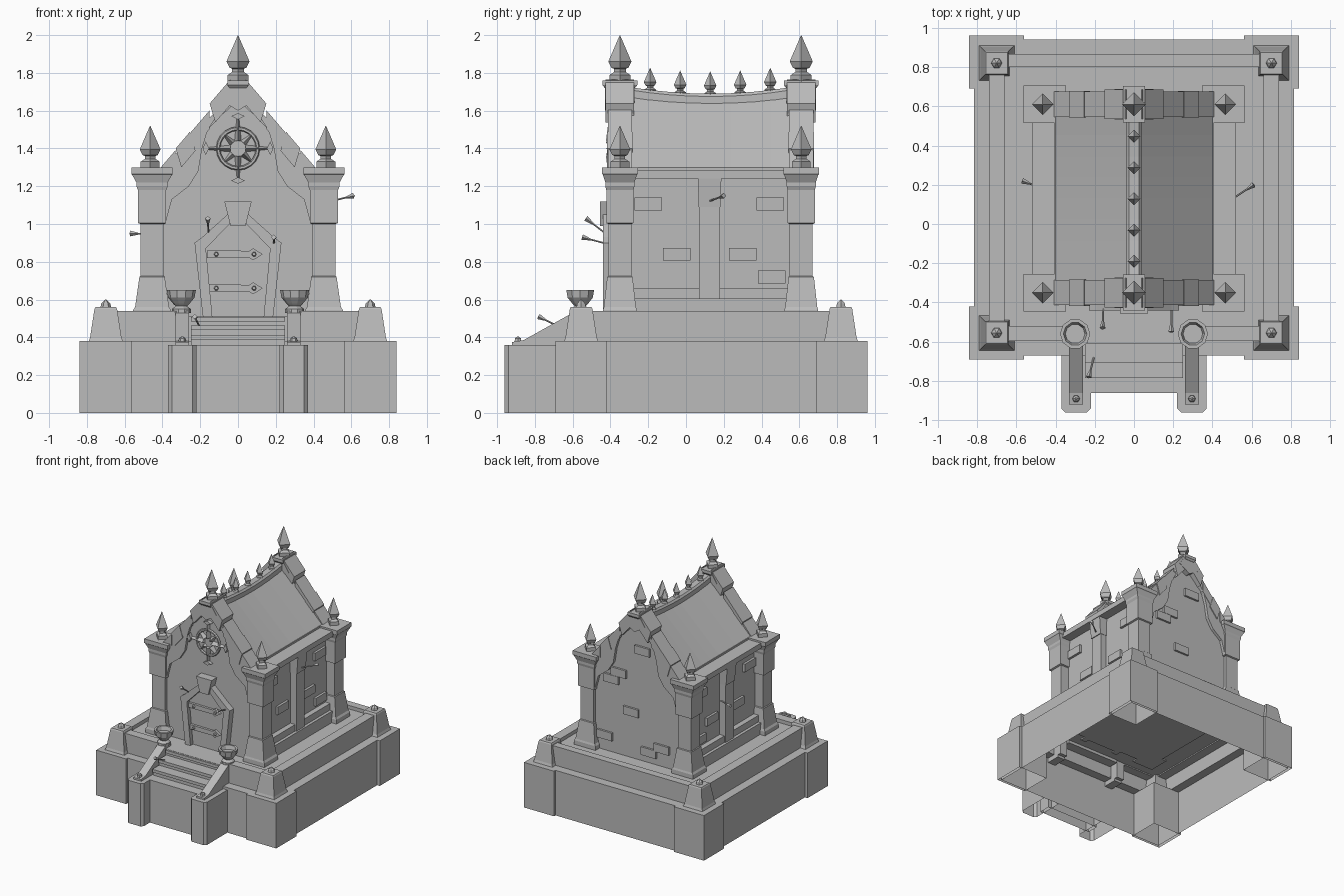
import bpy, bmesh, math
from mathutils import Vector

if "Cube" in bpy.data.objects:
    bpy.data.objects.remove(bpy.data.objects["Cube"])

stone = bpy.data.materials.new("grey stone")
stone.use_nodes = True
GREY = (0.5, 0.5, 0.5, 1)
stone.diffuse_color = GREY
stone.node_tree.nodes["Principled BSDF"].inputs["Base Color"].default_value = GREY


def finish(name, bm):
    bmesh.ops.recalc_face_normals(bm, faces=bm.faces)
    mesh = bpy.data.meshes.new(name)
    bm.to_mesh(mesh)
    bm.free()
    mesh.materials.append(stone)
    obj = bpy.data.objects.new(name, mesh)
    bpy.context.collection.objects.link(obj)
    return obj


def skin(name, rings, bottom=True):
    """Bridge closed rings of points, with end caps."""
    bm = bmesh.new()
    rows = [[bm.verts.new(p) for p in ring] for ring in rings]
    n = len(rows[0])
    for a, b in zip(rows, rows[1:]):
        for i in range(n):
            bm.faces.new((a[i], a[(i + 1) % n], b[(i + 1) % n], b[i]))
    bm.faces.new(rows[-1])
    if bottom:
        bm.faces.new(rows[0])
    return finish(name, bm)


def stack(name, x, y, levels, bottom=True):
    """Rectangular tiers, each level is (half x, half y, z)."""
    return skin(name, [[(x + sx * hx, y + sy * hy, z) for sx, sy in
                        ((-1, -1), (1, -1), (1, 1), (-1, 1))] for hx, hy, z in levels], bottom)


def box(name, x0, x1, y0, y1, z0, z1, bottom=True):
    hx, hy = (x1 - x0) / 2, (y1 - y0) / 2
    return stack(name, x0 + hx, y0 + hy, [(hx, hy, z0), (hx, hy, z1)], bottom)


def prism(name, outline, y0, y1):
    """Front outline of (x, z) points pushed along y."""
    return skin(name, [[(x, y, z) for x, z in outline] for y in (y0, y1)])


def lathe(name, loc, profile, sides, turn=0.0):
    x, y, z = loc
    return skin(name, [[(x + r * math.cos(turn + math.tau * i / sides),
                         y + r * math.sin(turn + math.tau * i / sides), z + h)
                        for i in range(sides)] for r, h in profile])


def mirrored(half):
    return half + [(-x, z) for x, z in reversed(half) if x > 0]


def rod(name, a, b, r0, r1, sides=6):
    a, b = Vector(a), Vector(b)
    q = (b - a).to_track_quat('Z', 'Y')
    return skin(name, [[p + q @ Vector((r * math.cos(math.tau * i / sides),
                                        r * math.sin(math.tau * i / sides), 0))
                        for i in range(sides)] for p, r in ((a, r0), (b, r1))])


def finial(name, x, y, z, s):
    lathe(name, (x, y, z), [(r * s, h * s) for r, h in (
        (.05, 0), (.05, .03), (.028, .045), (.028, .06), (.04, .065),
        (.055, .095), (.001, .22))], 4)


# Hollow stepped base with corner blocks and tapered pedestals
stack("base", 0, .135, [(.815, .805, 0), (.815, .805, .38), (.74, .73, .38),
                        (.74, .73, .51)], False)
for s in (-1, 1):
    x0, x1 = sorted((s * .66, s * .74))
    box("side_kerb", x0, x1, -.595, .865, .5, .54)
    x0, x1 = sorted((s * .33, s * .74))
    box("front_kerb", x0, x1, -.595, -.52, .5, .54)
    x0, x1 = sorted((s * .56, s * .84))
    for y0, yc in ((-.69, -.555), (.69, .82)):
        box("corner_block", x0, x1, y0, y0 + .27, 0, .38, False)
        stack("pedestal", s * .7, yc, [(.09, .09, .38), (.083, .083, .4),
              (.06, .06, .55), (.055, .055, .56)])
        lathe("pedestal_stud", (s * .7, yc, .56), [(.028, 0), (.024, .02), (.002, .04)], 6)
box("back_kerb", -.74, .74, .8, .865, .5, .54)

# Steps and their flanking rails with bowls
for y0, y1, z0, z1 in ((-.86, -.76, 0, .36), (-.775, -.68, .34, .41), (-.695, -.59, .39, .46)):
    box("step", -.25, .25, y0, y1, z0, z1, False)
for y0, z in ((-.785, .41), (-.705, .46), (-.61, .505)):
    box("step_nosing", -.25, .25, y0, y0 + .1, z - .022, z + .003)
for s in (-1, 1):
    c = s * .295
    skin("rail_block", [[(c + u, -.67 + v, z) for u, v in (
        (-.075, 0), (-.075, -.27), (-.055, -.29), (.055, -.29), (.075, -.27), (.075, 0))]
        for z in (0, .36)], False)
    skin("sloped_rail", [[(x, y, z) for y, z in (
        (-.55, .34), (-.92, .34), (-.92, .375), (-.86, .385), (-.6, .53), (-.55, .53))]
        for x in (c - .036, c + .036)])
    lathe("rail_stud", (c, -.89, .375), [(.02, 0), (.018, .02), (.004, .03)], 6)
    box("bowl_post", c - .036, c + .036, -.6, -.52, .36, .54)
    lathe("bowl", (s * .3, -.56, .53), [(.05, 0), (.05, .02), (.03, .035), (.045, .05),
          (.07, .08), (.077, .12), (.06, .12), (.05, .09)], 10)

# Building body and plinths
prism("body", mirrored([(.44, .5), (.44, 1.26), (.38, 1.29), (0, 1.66)]), -.385, .645)
for s in (-1, 1):
    x0, x1 = sorted((s * .4, s * .52))
    box("eave_ledge", x0, x1, -.3, .56, 1.24, 1.285)
    x0, x1 = sorted((s * .35, s * .405))
    box("eave_board", x0, x1, -.3, .56, 1.24, 1.3)
    box("lower_plinth", min(0, s * .51), max(0, s * .51), -.3, .56, .5, .605)
    box("upper_plinth", min(0, s * .485), max(0, s * .485), -.3, .56, .6, .66)
    x0, x1 = sorted((s * .42, s * .495))
    box("pilaster", x0, x1, .07, .18, .6, 1.24)
    stack("pilaster_head", s * .46, .125, [(.042, .058, 1.09), (.055, .062, 1.24)])
    for y, z in ((-.2, 1.105), (.445, 1.105), (-.05, .84), (.3, .84), (.455, .72)):
        x0, x1 = sorted((s * .43, s * .46))
        box("side_brick", x0, x1, y - .073, y + .073, z - .034, z + .034)
for x, z in ((-.05, 1.44), (.24, 1.13), (.17, 1.2), (.055, .9), (.3, .64), (-.11, .6), (-.23, .66)):
    box("back_brick", x - .07, x + .07, .63, .662, z - .034, z + .034)

# Sagging roof and ridge
STATIONS = [-.3 + .86 * i / 8 for i in range(9)]


def sag(y):
    return .035 * (1 - ((y - .13) / .43) ** 2)


skin("roof", [[(-.4, y, 1.27), (-.4, y, 1.3), (0, y, 1.71 - sag(y)), (.4, y, 1.3), (.4, y, 1.27)]
              for y in STATIONS])
skin("ridge", [[(x, y, z - sag(y)) for x, z in (
    (-.04, 1.65), (-.038, 1.71), (-.025, 1.725), (.025, 1.725), (.038, 1.71), (.04, 1.65))]
    for y in STATIONS])
for i in range(5):
    y = -.19 + .159 * i
    finial("ridge_spike", 0, y, 1.71 - sag(y), .6)

# Corner columns with finials
for s in (-1, 1):
    for y in (-.35, .61):
        stack("column", s * .455, y, [(.1, .09, .5), (.1, .09, .545), (.09, .085, .56),
              (.067, .067, .72), (.061, .061, .725), (.061, .061, 1.0), (.075, .072, 1.005),
              (.075, .072, 1.18), (.083, .077, 1.2), (.083, .077, 1.22), (.105, .09, 1.26),
              (.109, .095, 1.265), (.109, .095, 1.3)])
        finial("column_finial", s * .465, y, 1.3, 1)

# Gables: arched surround, stepped coping, peak and finial
arch = [(0, 1.72), (.4, 1.3), (.4, 1.0), (.385, 1.0), (.35, 1.13), (.26, 1.2), (.21, 1.28),
        (.19, 1.4), (.16, 1.5), (.1, 1.59), (0, 1.66)]
for yc, y0, y1 in ((-.35, -.41, -.36), (.61, .62, .67)):
    for s in (-1, 1):
        prism("arch_surround", [(s * x, z) for x, z in arch], y0, y1)
        for outer, inner, lift, half in ((.43, .33, 0, .064), (.33, .255, .008, .068),
                                         (.255, .15, 0, .064), (.15, .04, .035, .075)):
            top = [(x, 1.778 - 1.17 * x + lift) for x in (outer, inner)]
            under = [(x - .03 if lift else x, z - .1) for x, z in reversed(top)]
            prism("coping_stone", [(s * x, z) for x, z in top + under], yc - half, yc + half)
    prism("peak", mirrored([(.055, 1.73), (.1, 1.66), (0, 1.6)]), yc - .078, yc + .078)
    stack("peak_cap", 0, yc, [(.045, .08, 1.72), (.055, .092, 1.735), (.055, .092, 1.76)])
    finial("peak_finial", 0, yc, 1.755, 1.11)

# Door with frame, keystone and strap hinges
prism("door", mirrored([(.14, .5), (.17, .87), (.05, 1.02)]), -.405, -.37)
for s in (-1, 1):
    prism("door_jamb", [(s * x, z) for x, z in (
        (.185, .5), (.23, .9), (.17, .87), (.135, .5))], -.44, -.37)
    prism("door_arch", [(s * x, z) for x, z in (
        (.23, .9), (.19, .93), (.045, 1.06), (.045, 1.0), (.17, .87))], -.44, -.37)
prism("keystone", mirrored([(.04, .99), (.055, 1.05), (.072, 1.12)]), -.455, -.37)
for z in (.66, .84):
    prism("strap_hinge", [(-.165, z - .02), (.06, z - .018), (.08, z - .032), (.13, z),
                          (.08, z + .032), (.06, z + .018), (-.165, z + .02)], -.425, -.4)
    for x in (-.115, .085):
        rod("hinge_bolt", (x, -.42, z), (x, -.44, z), .014, .009)

# Round star ornament
bpy.ops.mesh.primitive_torus_add(location=(0, -.395, 1.4), rotation=(math.pi / 2, 0, 0),
                                 major_radius=.105, minor_radius=.011,
                                 major_segments=20, minor_segments=6)
ring = bpy.context.object
ring.name = "star_ring"
ring.data.materials.append(stone)
for i in range(8):
    a = i * math.tau / 8
    reach = .1 if i % 2 else .165
    d, side = Vector((math.cos(a), 0, math.sin(a))), Vector((-math.sin(a), 0, math.cos(a)))
    c, out = Vector((0, -.38, 1.4)), Vector((0, -.055, 0))
    skin("star_ray", [[c, c + d * .04 + side * .02, c + d * .04 + out * .8, c + d * .04 - side * .02],
                      [c + d * reach + v for v in (Vector(), side * .007, out * .5, side * -.007)]])
    if i % 2 == 0:
        tip = c + d * reach
        skin("star_tip", [[p + out * k for p in (tip - d * .012, tip + side * .036 + d * .006,
                           tip + d * .022, tip - side * .036 + d * .006)] for k in (0, .6)])

# Arrows stuck in the walls
for tail, head in (((.61, .2, 1.15), (.49, .12, 1.12)), ((-.57, .22, .95), (-.43, .17, .945)),
                   ((-.16, -.53, 1.03), (-.155, -.4, .93)), ((.19, -.55, .93), (.19, -.4, .89)),
                   ((-.23, -.78, .51), (-.2, -.66, .45))):
    tail, head = Vector(tail), Vector(head)
    rod("arrow_shaft", tail, head, .005, .005)
    rod("arrow_fletching", tail, tail.lerp(head, .3), .015, .005, 4)
